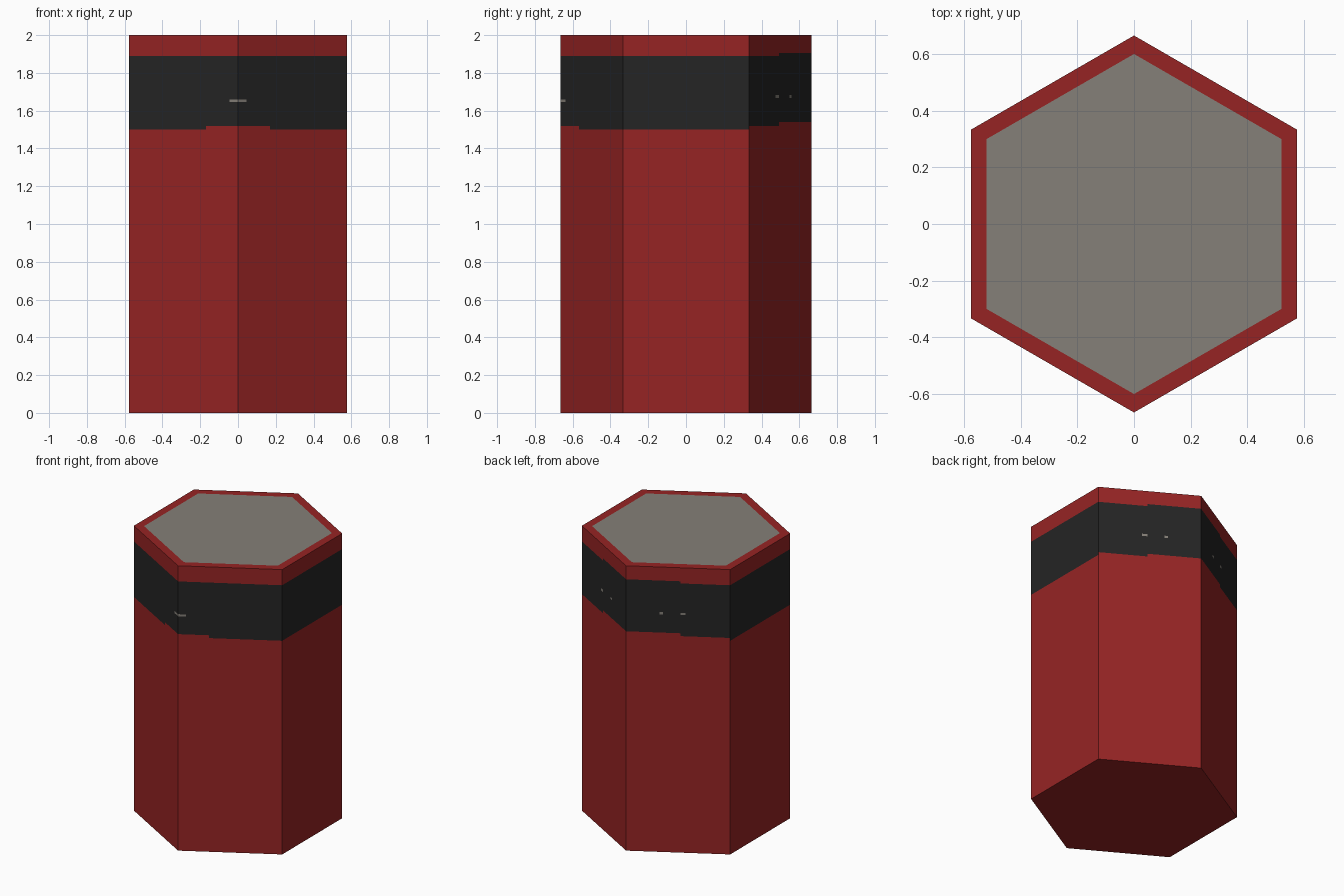
import bpy, bmesh, math
from mathutils import Vector, Matrix

if "Cube" in bpy.data.objects:
    bpy.data.objects.remove(bpy.data.objects["Cube"])

def material(name, rgb):
    m = bpy.data.materials.new(name)
    m.diffuse_color = (*rgb, 1)
    m.use_nodes = True
    m.node_tree.nodes["Principled BSDF"].inputs["Base Color"].default_value = m.diffuse_color
    return m

RED, BLACK, GREY = 0, 1, 2
R, H = 0.665, 2.0
bm = bmesh.new()

# Hexagonal body with corners on +y and -y
bmesh.ops.create_cone(bm, cap_ends=True, segments=6, radius1=R, radius2=R, depth=H,
                      matrix=Matrix.Translation((0, 0, H / 2)))
if max(v.co.y for v in bm.verts) < R - 0.01:
    bmesh.ops.rotate(bm, verts=bm.verts, matrix=Matrix.Rotation(math.radians(30), 3, 'Z'))

# Inset grey top
bm.normal_update()
top = [f for f in bm.faces if f.normal.z > 0.9]
bmesh.ops.inset_individual(bm, faces=top, thickness=0.065)
top[0].material_index = GREY

def cut(co, no):
    sides = [f for f in bm.faces if abs(f.normal.z) < 0.5]
    geom = set(sides)
    for f in sides:
        geom.update(f.edges)
        geom.update(f.verts)
    bmesh.ops.bisect_plane(bm, geom=list(geom), plane_co=co, plane_no=no, dist=1e-5)
    bm.normal_update()

# Cuts for the painted band, its stepped edges and small chips
for z in (1.50, 1.52, 1.54, 1.645, 1.66, 1.668, 1.684, 1.89, 1.905):
    cut((0, 0, z), (0, 0, 1))
for x in (0.045, 0.17, 0.185, 0.205, 0.30, 0.33):
    for s in (-1, 1):
        cut((s * x, 0, 0), (1, 0, 0))

# Colour the side faces by position
for f in bm.faces:
    if abs(f.normal.z) > 0.5:
        continue
    c = f.calc_center_median()
    x, z = abs(c.x), c.z
    lo, hi = 1.50, 1.89
    if f.normal.y < -0.1:
        lo = 1.52 if x < 0.17 else 1.50
        chip = x < 0.045 and 1.645 < z < 1.66
    elif f.normal.y > 0.1:
        lo, hi = (1.54, 1.905) if x < 0.30 else (1.52, 1.89)
        chip = 1.668 < z < 1.684 and (0.30 < x < 0.33 or 0.185 < x < 0.205)
    else:
        chip = False
    f.material_index = GREY if chip else BLACK if lo < z < hi else RED

me = bpy.data.meshes.new("hexagonal_canister")
bm.to_mesh(me)
bm.free()
ob = bpy.data.objects.new("hexagonal_canister", me)
bpy.context.collection.objects.link(ob)
for m in (material("dark red", (0.305, 0.0175, 0.0175)),
          material("black band", (0.018, 0.018, 0.018)),
          material("warm grey", (0.235, 0.215, 0.188))):
    me.materials.append(m)
